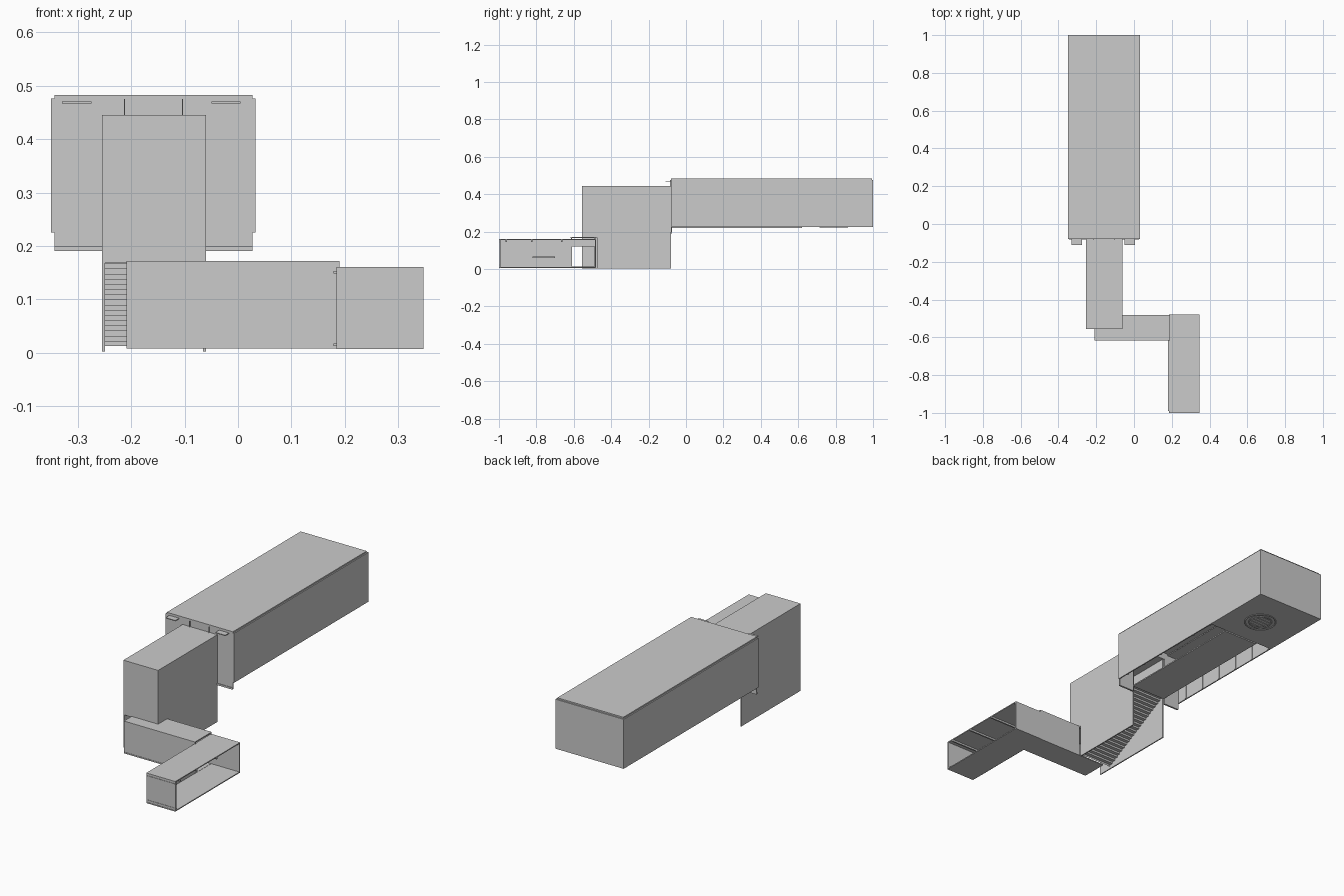
import bpy, bmesh, math
from mathutils import Vector

cube = bpy.data.objects.get("Cube")
if cube:
    bpy.data.objects.remove(cube, do_unlink=True)

grey = bpy.data.materials.new("plain_grey")
grey.use_nodes = True
grey.diffuse_color = (0.6, 0.6, 0.6, 1)
grey.node_tree.nodes["Principled BSDF"].inputs["Base Color"].default_value = (0.6, 0.6, 0.6, 1)

T = 0.006  # shell thickness


def finish(name, bm):
    mesh = bpy.data.meshes.new(name)
    bm.to_mesh(mesh)
    bm.free()
    mesh.materials.append(grey)
    obj = bpy.data.objects.new(name, mesh)
    bpy.context.collection.objects.link(obj)
    return obj


def box(name, x, y, z):
    """Box spanning three (low, high) ranges."""
    bm = bmesh.new()
    bmesh.ops.create_cube(bm, size=1)
    ranges = (x, y, z)
    for v in bm.verts:
        v.co = Vector([a + (b - a) * (c + 0.5) for c, (a, b) in zip(v.co, ranges)])
    return finish(name, bm)


# Main hall: roof, long walls and end wall
W, E = -0.35, 0.033
S, N = -0.08, 1.0
BASE = 0.225
box("hall_roof", (W + T, E - T), (S, N - T), (0.475, 0.483))
box("hall_west_wall", (W, W + T), (S, N - T), (BASE, 0.476))
box("hall_east_wall", (E - T, E), (S, N - T), (BASE, 0.476))
box("hall_end_wall", (W, E), (N - T, N), (BASE, 0.476))

# Stairwell opening in the near wall of the hall
SW, SE = -0.255, -0.06
for side, x in (("west", (W + T, SW)), ("east", (SE, E - T))):
    box(f"hall_near_wall_{side}", x, (S, S + T), (0.19, 0.462))
    box(f"hall_skirting_{side}", x, (S - 0.003, S), (0.19, 0.199))
box("hall_lintel", (SW, SE), (S, S + T), (0.44, 0.462))
box("hall_cornice", (W, E), (S, S + T), (0.462, 0.476))

# Island platform and full-width end floor
box("platform", (SW, SE), (S, 0.62), (BASE - T, BASE))
box("end_floor", (W + T, E - T), (0.62, N - T), (BASE, BASE + T))

# Round floor medallion, ringed
for radius in (0.075, 0.055):
    bpy.ops.mesh.primitive_torus_add(major_radius=radius, minor_radius=0.003,
                                     major_segments=32, minor_segments=4,
                                     location=(-0.14, 0.79, BASE))
    ring = bpy.context.object
    ring.name = "floor_ring"
    ring.data.materials.append(grey)
for i in range(-2, 3):
    half = math.sqrt(0.055 ** 2 - (i * 0.02) ** 2)
    box("floor_grille_bar", (-0.14 - half, -0.14 + half),
        (0.787 + i * 0.02, 0.793 + i * 0.02), (BASE - 0.002, BASE))

# Wall ribs, rails and long ceiling lamps
for i in range(9):
    y = S + 0.06 + i * 0.125
    for x in (W + T, E - T - 0.004):
        box("hall_rib", (x, x + 0.004), (y, y + 0.008), (BASE, 0.475))
for z in (0.3, 0.41):
    for x in (W + T, E - T - 0.004):
        box("hall_rail", (x, x + 0.004), (S + T, N - T), (z, z + 0.005))
for x in (-0.33, -0.05):
    box("ceiling_lamp", (x, x + 0.055), (S - 0.03, N - 0.1), (0.467, 0.471))
for x in (-0.213, -0.104):
    box("sign_hanger", (x - 0.001, x + 0.001), (S - 0.006, S), (0.44, 0.475))

# Stairwell shell
LOW, BEND = -0.555, -0.477
box("stair_west_wall", (SW, SW + T), (LOW, S), (0.002, 0.44))
box("stair_east_wall", (SE - T, SE), (BEND, S), (0.002, 0.44))
box("stair_east_upper_wall", (SE - T, SE), (LOW, BEND), (0.17, 0.44))
box("stair_front_wall", (SW + T, SE - T), (LOW, LOW + T), (0.168, 0.44))
box("stair_roof", (SW, SE), (LOW, S), (0.44, 0.445))

# Flight of stairs as an extruded stepped ribbon
STEPS = 22
run, rise = (S - BEND) / STEPS, (BASE - 0.012) / STEPS
path = [(BEND, 0.012)]
for i in range(STEPS):
    y, z = path[-1]
    path += [(y, z + rise), (y + run, z + rise)]
bm = bmesh.new()
rows = [[bm.verts.new((x, y, z)) for y, z in path] for x in (SW + T, SE - T)]
for i in range(len(path) - 1):
    bm.faces.new((rows[0][i], rows[1][i], rows[1][i + 1], rows[0][i + 1]))
finish("stairs", bm)

# Cross passage
PW, PE, PS, PN = -0.209, 0.19, -0.615, -0.483
box("passage_floor", (PW, PE), (PS, PN), (0.008, 0.013))
box("passage_roof", (PW, PE), (PS, PN), (0.167, 0.172))
box("passage_front_wall", (PW, PE), (PS, PS + T), (0.008, 0.172))
box("passage_back_wall", (SE, PE), (PN - T, PN), (0.008, 0.172))
for z in (0.008, 0.166):
    box("passage_trim", (PW, PE), (PS - 0.002, PS), (z, z + 0.006))

# Entrance corridor, open along its outer side
CW, CE, CS, CN = 0.185, 0.348, -1.0, -0.48
box("corridor_floor", (CW, CE), (CS, CN), (0.007, 0.012))
box("corridor_roof", (CW, CE), (CS, CN), (0.155, 0.16))
box("corridor_front_wall", (CW, CE), (CS + 0.002, CS + 0.002 + T), (0.007, 0.16))
box("corridor_back_wall", (CW, CE), (CN - T, CN), (0.007, 0.16))
box("corridor_inner_wall", (CW, CW + 0.004), (CS + T, PS), (0.012, 0.155))
box("door_lintel", (CW, CW + 0.004), (PS, CN - T), (0.122, 0.16))
for z in (0.007, 0.02, 0.143, 0.153):
    box("corridor_trim", (CW, CE), (CS, CS + 0.002), (z, z + 0.004))
for z in (0.012, 0.148):
    box("corridor_outer_rail", (CW - 0.006, CW), (CS + 0.01, PS), (z, z + 0.005))

# Corridor fittings: lamps, notice panels, counter and ceiling beams
for y in (-0.96, -0.825, -0.665):
    box("wall_lamp", (CW + 0.004, CW + 0.012), (y - 0.01, y + 0.01), (0.11, 0.123))
    box("ceiling_beam", (CW + 0.004, CE), (y - 0.004, y + 0.004), (0.146, 0.155))
box("notice_rail", (CW + 0.004, CW + 0.008), (-0.82, -0.7), (0.113, 0.117))
box("notice_panel", (CW + 0.004, CW + 0.009), (-0.78, -0.735), (0.073, 0.102))
box("counter", (CW + 0.004, CW + 0.018), (-0.82, -0.7), (0.06, 0.066))
box("wall_handle", (CW + 0.004, CW + 0.01), (-0.935, -0.89), (0.055, 0.06))
